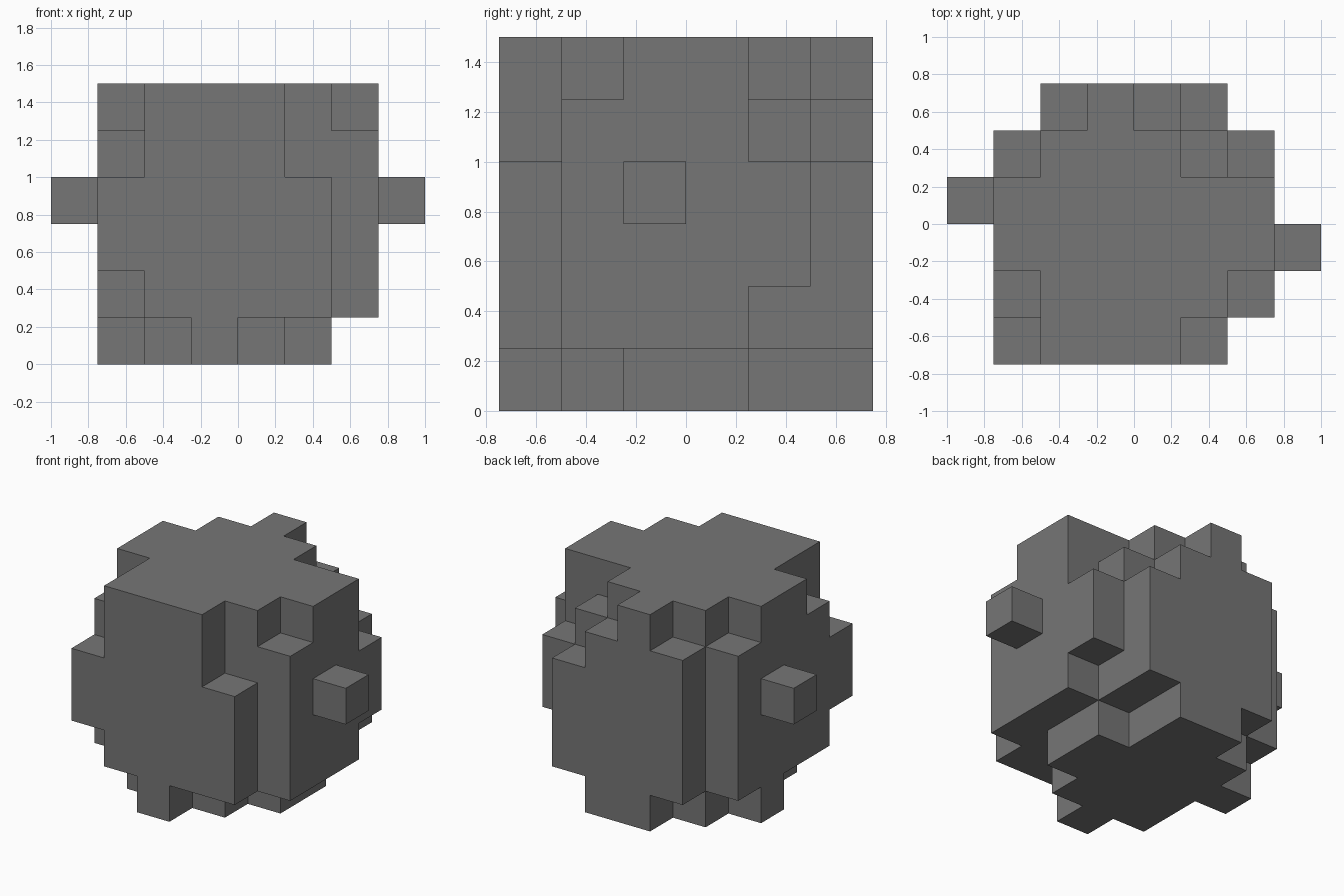
import bpy
import bmesh
from mathutils import Vector

if "Cube" in bpy.data.objects:
    bpy.data.objects.remove(bpy.data.objects["Cube"], do_unlink=True)

CELL = 0.25
COUNT = 6
HALF = CELL * COUNT / 2

# Stone colour
stone = bpy.data.materials.new("stone_grey")
stone.use_nodes = True
grey = (0.18, 0.18, 0.18, 1)
stone.diffuse_color = grey
stone.node_tree.nodes["Principled BSDF"].inputs["Base Color"].default_value = grey

# Chipped columns (x cell, y cell): cells cut from the bottom, cells cut from the top
chips = {
    # front left corner
    (0, 0): (2, 2), (0, 1): (1, 1), (0, 2): (1, 0), (1, 0): (1, 0),
    # front right corner
    (3, 0): (1, 0), (4, 0): (1, 2), (4, 1): (1, 0), (5, 0): (COUNT, 0),
    (5, 1): (1, 1), (5, 2): (1, 0), (5, 3): (1, 0),
    # back right corner
    (5, 4): (2, 2), (4, 4): (1, 1), (4, 5): (1, 2), (3, 5): (0, 1), (5, 5): (COUNT, 0),
    # back left corner
    (0, 4): (1, 1), (1, 5): (1, 1), (0, 5): (COUNT, 0),
}


def solid_cells():
    cells = set()
    for x in range(COUNT):
        for y in range(COUNT):
            low, high = chips.get((x, y), (0, 0))
            cells.update((x, y, z) for z in range(low, COUNT - high))
    return cells


def build_blocks(name, cells):
    """Skin a set of grid cells with outer faces only, merged where flat."""
    bm = bmesh.new()
    origin = Vector((-HALF, -HALF, 0))
    for cell in cells:
        centre = origin + (Vector(cell) + Vector((0.5, 0.5, 0.5))) * CELL
        for axis in range(3):
            for sign in (-1, 1):
                neighbour = list(cell)
                neighbour[axis] += sign
                if tuple(neighbour) in cells:
                    continue
                normal, u, v = Vector(), Vector(), Vector()
                normal[axis] = sign
                u[(axis + 1) % 3] = 1
                v[(axis + 2) % 3] = sign
                corners = (-u - v, u - v, u + v, v - u)
                bm.faces.new([bm.verts.new(centre + (normal + c) * CELL / 2)
                              for c in corners])
    bmesh.ops.remove_doubles(bm, verts=bm.verts[:], dist=0.001)
    bmesh.ops.dissolve_limit(bm, angle_limit=0.01, verts=bm.verts[:], edges=bm.edges[:])
    mesh = bpy.data.meshes.new(name)
    bm.to_mesh(mesh)
    bm.free()
    mesh.materials.append(stone)
    obj = bpy.data.objects.new(name, mesh)
    bpy.context.collection.objects.link(obj)
    return obj


# Chipped block and the single stud on each side
build_blocks("chipped_block", solid_cells())
build_blocks("right_stud", {(-1, 3, 3)})
build_blocks("left_stud", {(COUNT, 2, 3)})
